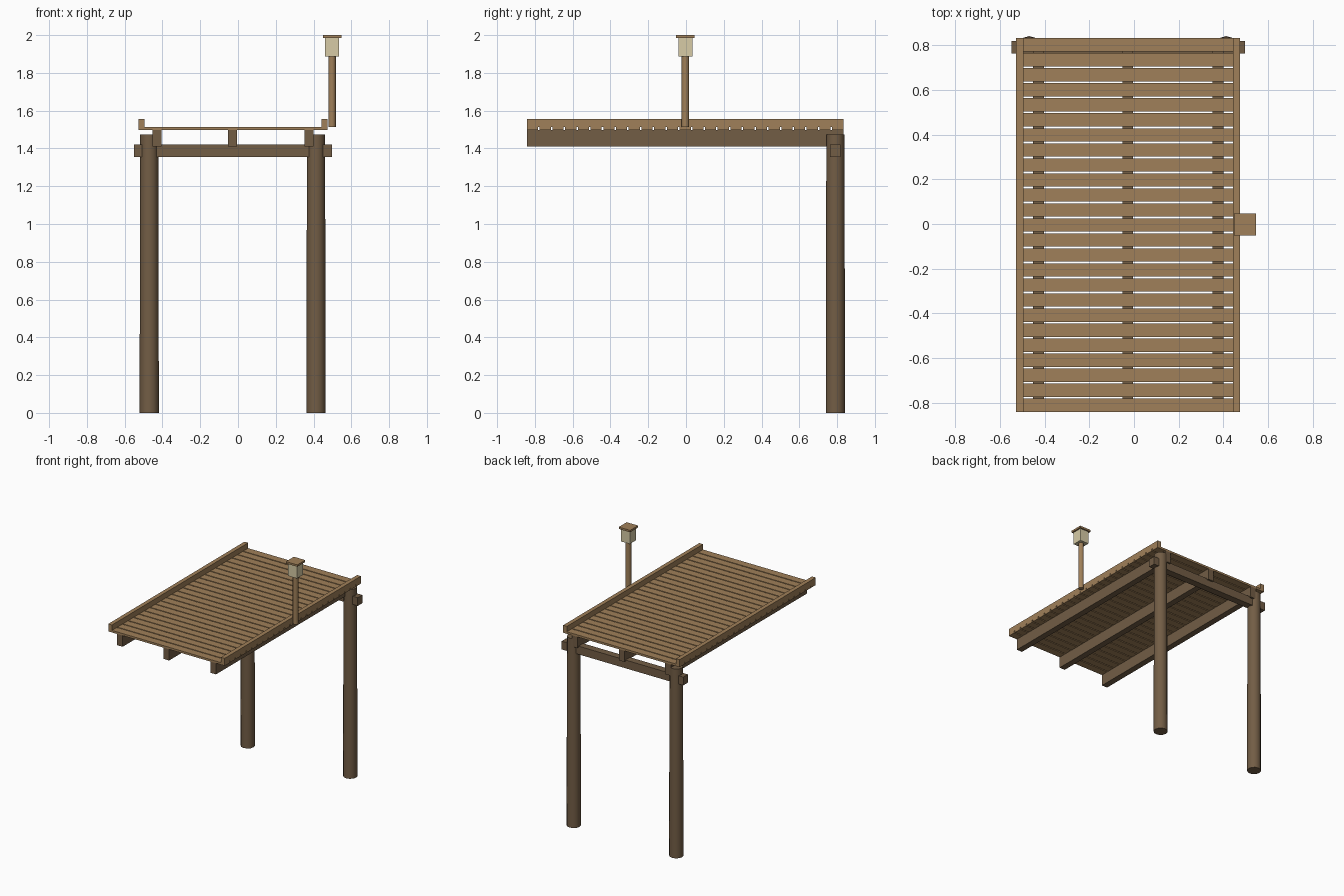
import bpy
import math

cube = bpy.data.objects.get("Cube")
if cube:
    bpy.data.objects.remove(cube, do_unlink=True)


def make_material(name, rgb):
    mat = bpy.data.materials.new(name)
    mat.use_nodes = True
    color = (*rgb, 1.0)
    mat.diffuse_color = color
    mat.node_tree.nodes["Principled BSDF"].inputs["Base Color"].default_value = color
    return mat


light_wood = make_material("light wood", (0.35, 0.215, 0.10))
dark_wood = make_material("dark wood", (0.17, 0.11, 0.06))
lamp_glass = make_material("lamp glass", (0.68, 0.60, 0.38))


def box(name, low, high, mat):
    """Axis-aligned box between two corners."""
    middle = [(a + b) / 2 for a, b in zip(low, high)]
    bpy.ops.mesh.primitive_cube_add(size=1, location=middle)
    obj = bpy.context.object
    obj.name = name
    obj.scale = [b - a for a, b in zip(low, high)]
    bpy.ops.object.transform_apply(location=False, rotation=False, scale=True)
    obj.data.materials.append(mat)
    return obj


def pole(name, x, y, bottom, top, r_bottom, r_top, mat):
    """Round, slightly tapered upright with smooth sides."""
    bpy.ops.mesh.primitive_cone_add(
        vertices=12, radius1=r_bottom, radius2=r_top, depth=top - bottom,
        location=(x, y, (bottom + top) / 2))
    obj = bpy.context.object
    obj.name = name
    obj.data.materials.append(mat)
    bpy.ops.object.shade_smooth_by_angle(angle=math.radians(40))
    return obj


FRONT, BACK = -0.842, 0.833
LEFT, RIGHT = 0.475, -0.528
DECK_BOTTOM, DECK_TOP = 1.497, 1.513
POST_Y = 0.791

# Support posts under the back end
for name, x in (("right_post", -0.47), ("left_post", 0.413)):
    pole(name, x, POST_Y, 0, 1.473, 0.051, 0.048, dark_wood)

# Cross beam joining the posts
box("cross_beam", (-0.55, POST_Y - 0.028, 1.356),
    (0.497, POST_Y + 0.028, 1.42), dark_wood)

# Joists running front to back
for name, x in (("right", -0.428), ("middle", -0.028), ("left", 0.376)):
    box(name + "_joist", (x - 0.024, FRONT, 1.41),
        (x + 0.024, BACK, DECK_BOTTOM), dark_wood)

# Deck planks with narrow gaps
PLANKS = 25
GAP = 0.008
pitch = (BACK - FRONT + GAP) / PLANKS
for i in range(PLANKS):
    y = FRONT + i * pitch
    box(f"deck_plank_{i + 1}", (RIGHT, y, DECK_BOTTOM),
        (LEFT, y + pitch - GAP, DECK_TOP), light_wood)

# Edge rails on top of the planks
RAIL = 0.032
for name, x in (("right_rail", RIGHT), ("left_rail", LEFT - RAIL)):
    box(name, (x, FRONT, DECK_TOP), (x + RAIL, BACK, 1.555), light_wood)

# Lamp on the left edge
LAMP_X, LAMP_Y = 0.498, -0.003
pole("lamp_pole", LAMP_X, LAMP_Y, DECK_TOP, 1.888, 0.02, 0.02, light_wood)


def lamp_box(name, half, bottom, top, mat):
    box(name, (LAMP_X - half, LAMP_Y - half, bottom),
        (LAMP_X + half, LAMP_Y + half, top), mat)


lamp_box("lamp_lantern", 0.038, 1.887, 1.985, lamp_glass)
lamp_box("lamp_cap", 0.049, 1.985, 2.0, light_wood)
